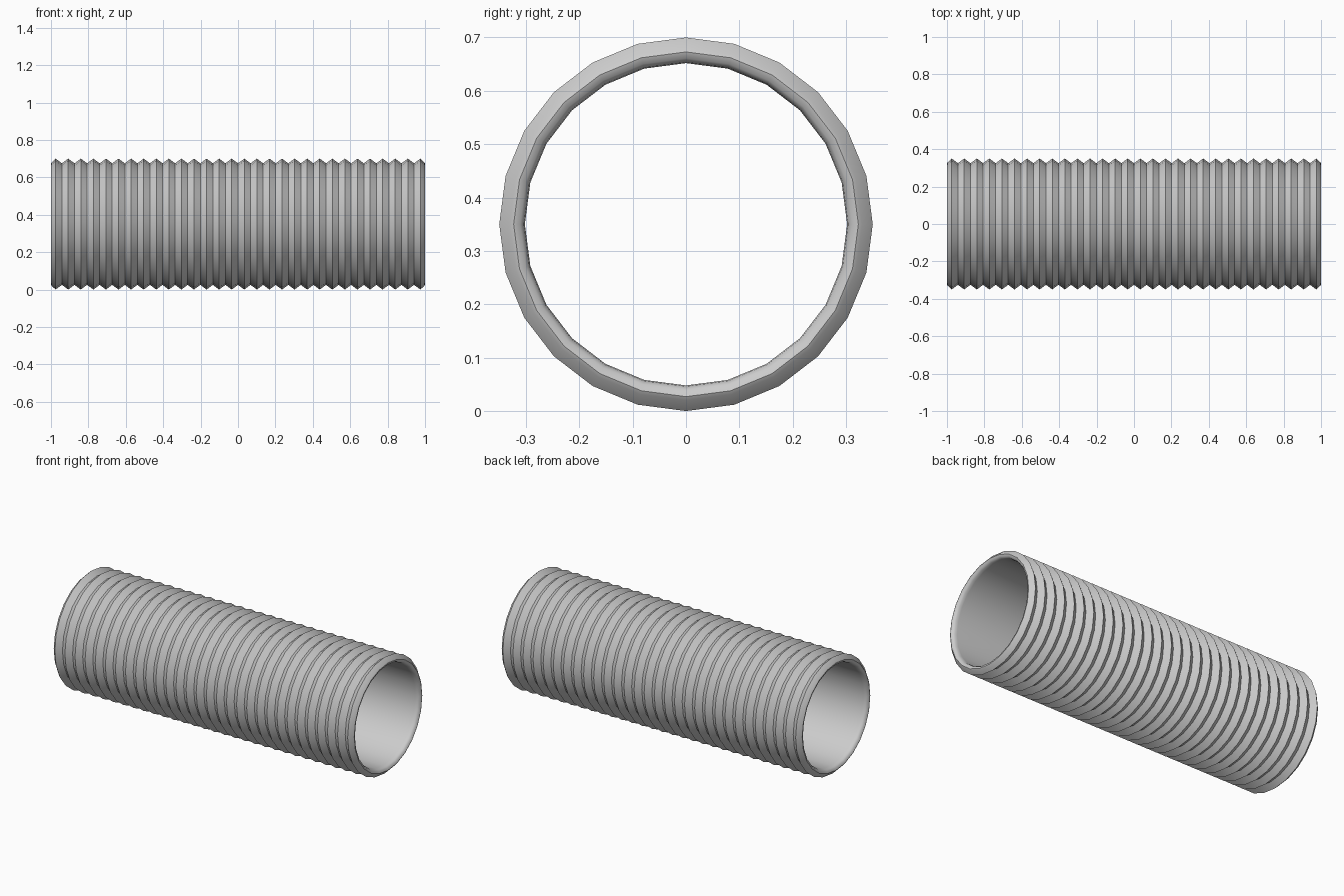
import bpy
import bmesh
from math import sin, cos, tau, radians

cube = bpy.data.objects.get("Cube")
if cube:
    bpy.data.objects.remove(cube, do_unlink=True)

SIDES = 24
RIDGES = 30
PEAK, VALLEY, BORE = 0.35, 0.325, 0.302
END = 0.975                      # x of the outermost ridge
PITCH = 2 * END / (RIDGES - 1)

grey = bpy.data.materials.new("light grey")
grey.use_nodes = True
colour = (0.6, 0.6, 0.6, 1)
grey.diffuse_color = colour
grey.node_tree.nodes["Principled BSDF"].inputs["Base Color"].default_value = colour

# Rounded lip, from the outside to the bore
lip = [(0.996, 0.33), (1.0, 0.323), (0.996, 0.311), (0.985, 0.304), (0.97, BORE)]

# Closed wall section: left lip, zigzag ridges, right lip, straight bore
profile = [(-x, r) for x, r in reversed(lip)]
for i in range(RIDGES):
    x = -END + i * PITCH
    profile.append((x, PEAK))
    if i < RIDGES - 1:
        profile.append((x + PITCH / 2, VALLEY))
profile += lip

# Sweep the section round the x axis
bm = bmesh.new()
rings = []
for x, r in profile:
    rings.append([bm.verts.new((x, r * cos(tau * k / SIDES), PEAK + r * sin(tau * k / SIDES)))
                  for k in range(SIDES)])
for a, b in zip(rings, rings[1:] + rings[:1]):
    for k in range(SIDES):
        n = (k + 1) % SIDES
        bm.faces.new((a[k], a[n], b[n], b[k]))
bmesh.ops.recalc_face_normals(bm, faces=bm.faces)

mesh = bpy.data.meshes.new("corrugated_pipe")
bm.to_mesh(mesh)
bm.free()
mesh.materials.append(grey)
pipe = bpy.data.objects.new("corrugated_pipe", mesh)
bpy.context.collection.objects.link(pipe)

# Smooth round the pipe, crisp along the ridges
bpy.ops.object.select_all(action="DESELECT")
pipe.select_set(True)
bpy.context.view_layer.objects.active = pipe
bpy.ops.object.shade_smooth_by_angle(angle=radians(40))
